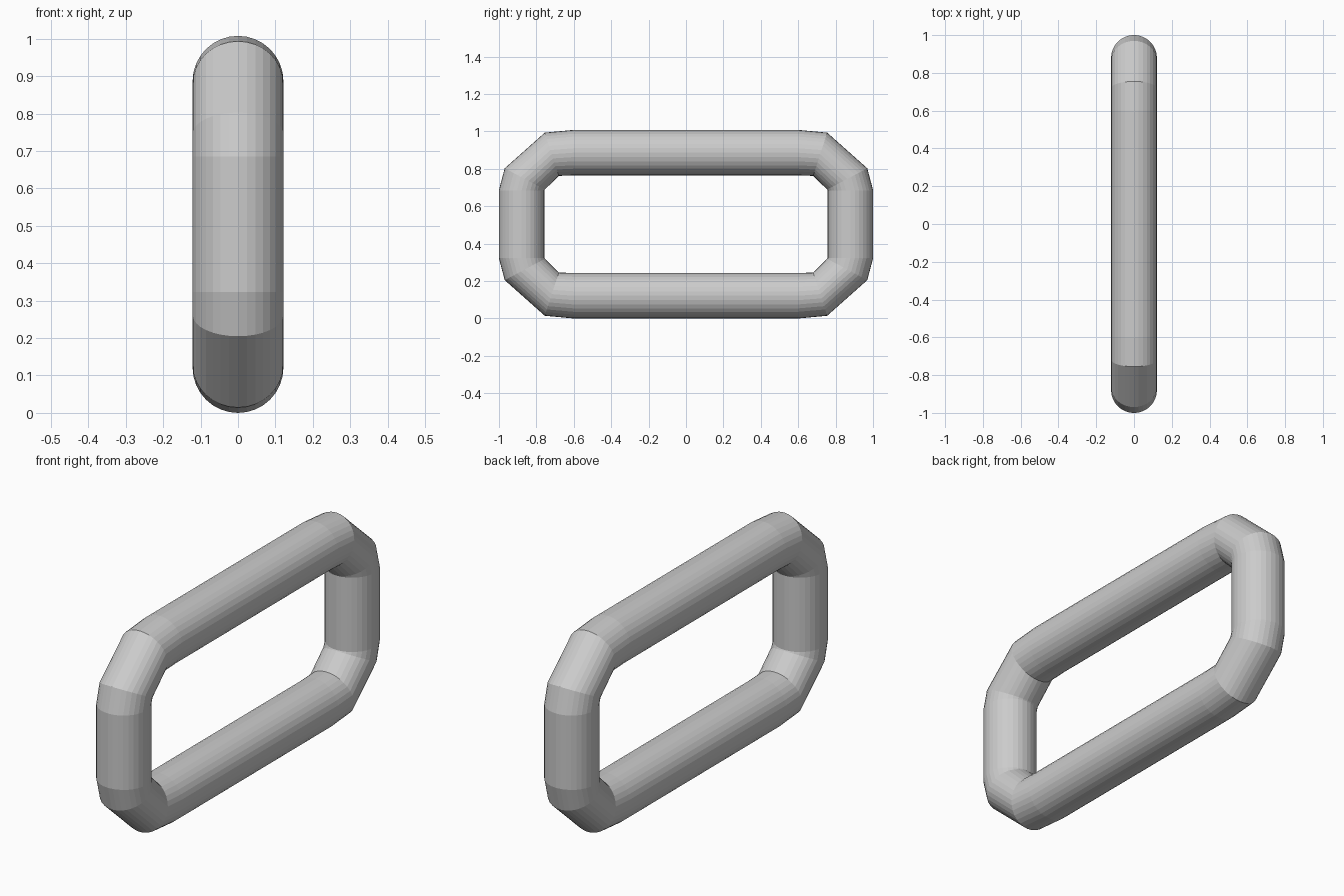
import bpy, bmesh, math

if "Cube" in bpy.data.objects:
    bpy.data.objects.remove(bpy.data.objects["Cube"])

RADIUS, SIDES, MID_Z = 0.1215, 32, 0.504

# One corner of the link: ring centre (y, z from middle) and tilt of the outward direction
corner = [(0.879, 0.181, 0), (0.862, 0.242, 28), (0.7175, 0.374, 72), (0.60, 0.3825, 90)]

# Mirror the corner into a full closed loop of rings
rings = list(corner)
rings += [(-y, z, 180 - a) for y, z, a in reversed(corner)]
rings += [(-y, -z, 180 + a) for y, z, a in corner]
rings += [(y, -z, 360 - a) for y, z, a in reversed(corner)]

# Tube swept through the rings
bm = bmesh.new()
loops = []
for y, z, angle in rings:
    a = math.radians(angle)
    loop = []
    for i in range(SIDES):
        t = 2 * math.pi * i / SIDES
        out = RADIUS * math.cos(t)
        loop.append(bm.verts.new((RADIUS * math.sin(t),
                                  y + out * math.cos(a),
                                  MID_Z + z + out * math.sin(a))))
    loops.append(loop)
for k, loop in enumerate(loops):
    nxt = loops[(k + 1) % len(loops)]
    for i in range(SIDES):
        j = (i + 1) % SIDES
        bm.faces.new((loop[i], loop[j], nxt[j], nxt[i]))
bmesh.ops.recalc_face_normals(bm, faces=bm.faces)

mesh = bpy.data.meshes.new("chain_link")
bm.to_mesh(mesh)
bm.free()
link = bpy.data.objects.new("chain_link", mesh)
bpy.context.collection.objects.link(link)

# Plain grey metal
grey = bpy.data.materials.new("grey_metal")
grey.diffuse_color = (0.6, 0.6, 0.6, 1)
grey.use_nodes = True
grey.node_tree.nodes["Principled BSDF"].inputs["Base Color"].default_value = grey.diffuse_color
mesh.materials.append(grey)
